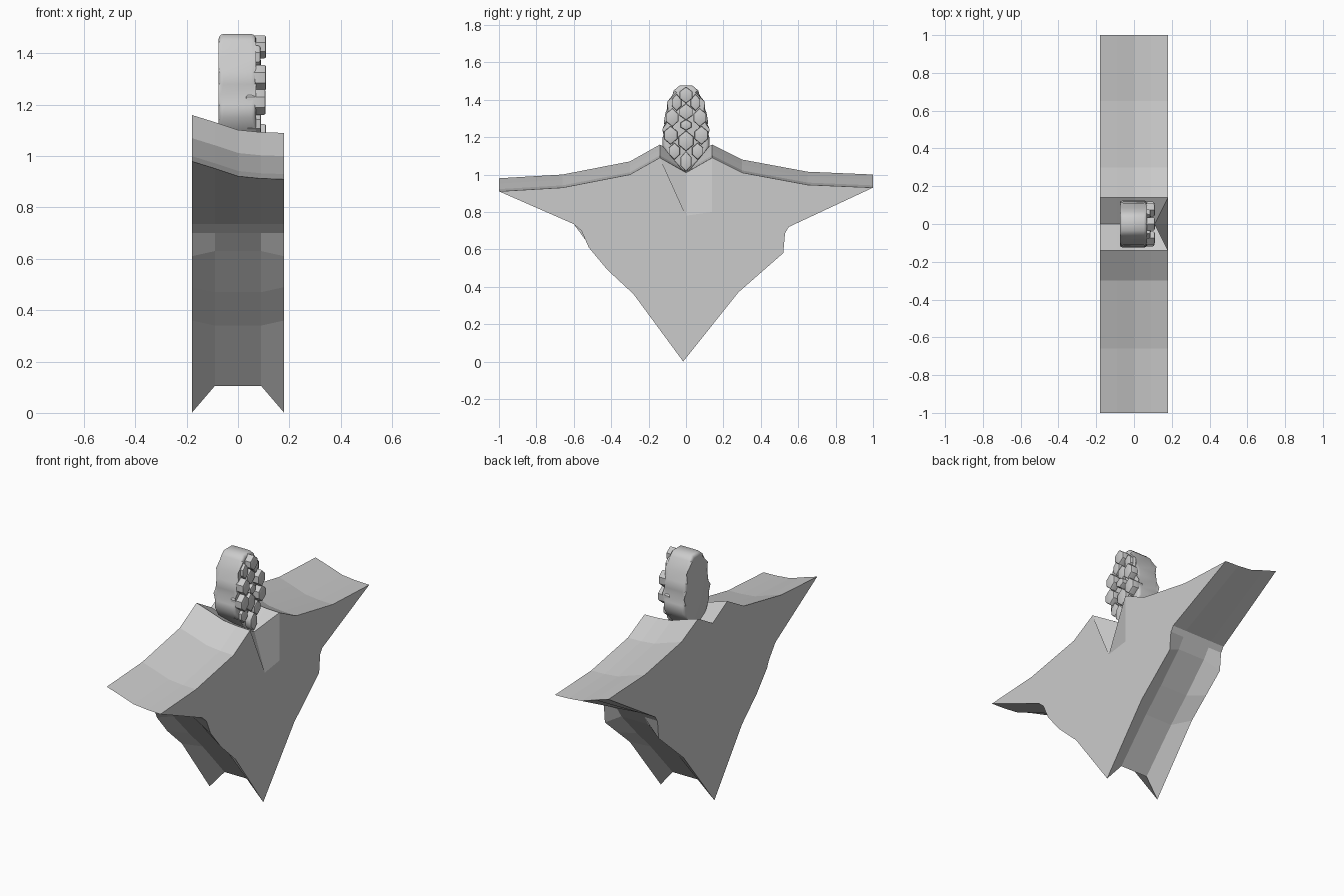
import bpy, bmesh, math

if "Cube" in bpy.data.objects:
    bpy.data.objects.remove(bpy.data.objects["Cube"])

def finish(name, bm, angle=None):
    bmesh.ops.recalc_face_normals(bm, faces=bm.faces)
    me = bpy.data.meshes.new(name)
    bm.to_mesh(me)
    bm.free()
    ob = bpy.data.objects.new(name, me)
    bpy.context.collection.objects.link(ob)
    if angle:
        bpy.context.view_layer.objects.active = ob
        ob.select_set(True)
        bpy.ops.object.shade_smooth_by_angle(angle=math.radians(angle))
        ob.select_set(False)
    return ob

# Winged body: side outlines (y, z) lofted through slices across x
low_r = [(0.28, 0.37), (0.40, 0.475), (0.52, 0.58)]
low_l = [(-0.52, 0.61), (-0.42, 0.49), (-0.28, 0.36)]
in_r = [(0.21, 0.34), (0.34, 0.47), (0.49, 0.63)]
in_l = [(-0.49, 0.63), (-0.34, 0.47), (-0.21, 0.34)]
side_r = [(0.53, 0.69), (0.55, 0.72)]
side_l = [(-0.60, 0.735), (-0.56, 0.70)]
top = [(1, 0.93), (0.65, 0.945), (0.30, 1.01), (0.14, 1.09), (0, 1.01),
       (-0.14, 1.09), (-0.30, 1.00), (-0.66, 0.93), (-1, 0.91)]
slices = [(-0.18, 0.07), (-0.09, 0.042), (0, 0.012), (0.09, 0.003), (0.18, 0)]

bm = bmesh.new()
rings = []
for x, lift in slices:
    outer = abs(x) > 0.1
    upper = [(y, z + lift) for y, z in top]
    loop = ([(-0.015 if outer else 0, 0.0 if outer else 0.105)]
            + (low_r if outer else in_r) + side_r + upper + side_l
            + (low_l if outer else in_l))
    rings.append([bm.verts.new((x, y, z)) for y, z in loop])
n = len(rings[0])
for a, b in zip(rings, rings[1:]):
    for i in range(n):
        j = (i + 1) % n
        bm.faces.new((a[i], a[j], b[j], b[i]))
bm.faces.new(rings[0])

# Neck dent pressed into the +x face
face = rings[-1]
c = 6 + 4
face[c].co.x = 0.11
dent = [bm.verts.new((0.18, y, z)) for y, z in [(0.14, 0.80), (0, 0.78), (-0.14, 0.80)]]
bm.faces.new((face[c - 1], face[c], dent[1], dent[0]))
bm.faces.new((face[c], face[c + 1], dent[2], dent[1]))
bm.faces.new(face[:c] + dent + face[c + 1:])
bmesh.ops.triangulate(bm, faces=[f for f in bm.faces if len(f.verts) > 4])
finish("winged_body", bm)

def prism(name, pts, x0, x1, bevel, segs=3):
    bm = bmesh.new()
    a = [bm.verts.new((x0, y, z)) for y, z in pts]
    b = [bm.verts.new((x1, y, z)) for y, z in pts]
    bm.faces.new(a)
    bm.faces.new(b)
    for i in range(len(pts)):
        j = (i + 1) % len(pts)
        bm.faces.new((a[i], a[j], b[j], b[i]))
    edges = [e for e in bm.edges if abs(e.verts[0].co.x - e.verts[1].co.x) < 1e-5]
    bmesh.ops.bevel(bm, geom=edges, offset=bevel, segments=segs, affect='EDGES', profile=0.5)
    return finish(name, bm, 40)

# Head core
half = [(0.035, 1.475), (0.065, 1.45), (0.085, 1.38), (0.11, 1.33), (0.118, 1.28),
        (0.108, 1.24), (0.125, 1.20), (0.125, 1.15), (0.085, 1.10)]
prism("head_core", half + [(0, 1.0)] + [(-y, z) for y, z in reversed(half)],
      -0.075, 0.07, 0.018)

# Hexagonal scales on the +x side of the head
def scale(name, y, z, w, h, x1):
    pts = [(y + w * sy, z + h * sz) for sy, sz in
           [(0, 1), (1, 0.4), (1, -0.4), (0, -1), (-1, -0.4), (-1, 0.4)]]
    prism(name, pts, 0.03, x1, 0.008, 2)

for i, (z, w, h, x1) in enumerate([(1.425, 0.035, 0.045, 0.11), (1.335, 0.036, 0.045, 0.09),
                                   (1.265, 0.03, 0.03, 0.105), (1.18, 0.04, 0.055, 0.09),
                                   (1.07, 0.03, 0.055, 0.11)]):
    scale(f"centre_scale_{i}", 0, z, w, h, x1)
for s in (-1, 1):
    for i, (y, z, w, h, x1) in enumerate([(0.05, 1.385, 0.026, 0.045, 0.088),
                                          (0.074, 1.305, 0.034, 0.05, 0.11),
                                          (0.082, 1.21, 0.036, 0.05, 0.108),
                                          (0.062, 1.125, 0.03, 0.045, 0.09)]):
        scale(f"side_scale_{i}_{'right' if s > 0 else 'left'}", s * y, z, w, h, x1)
